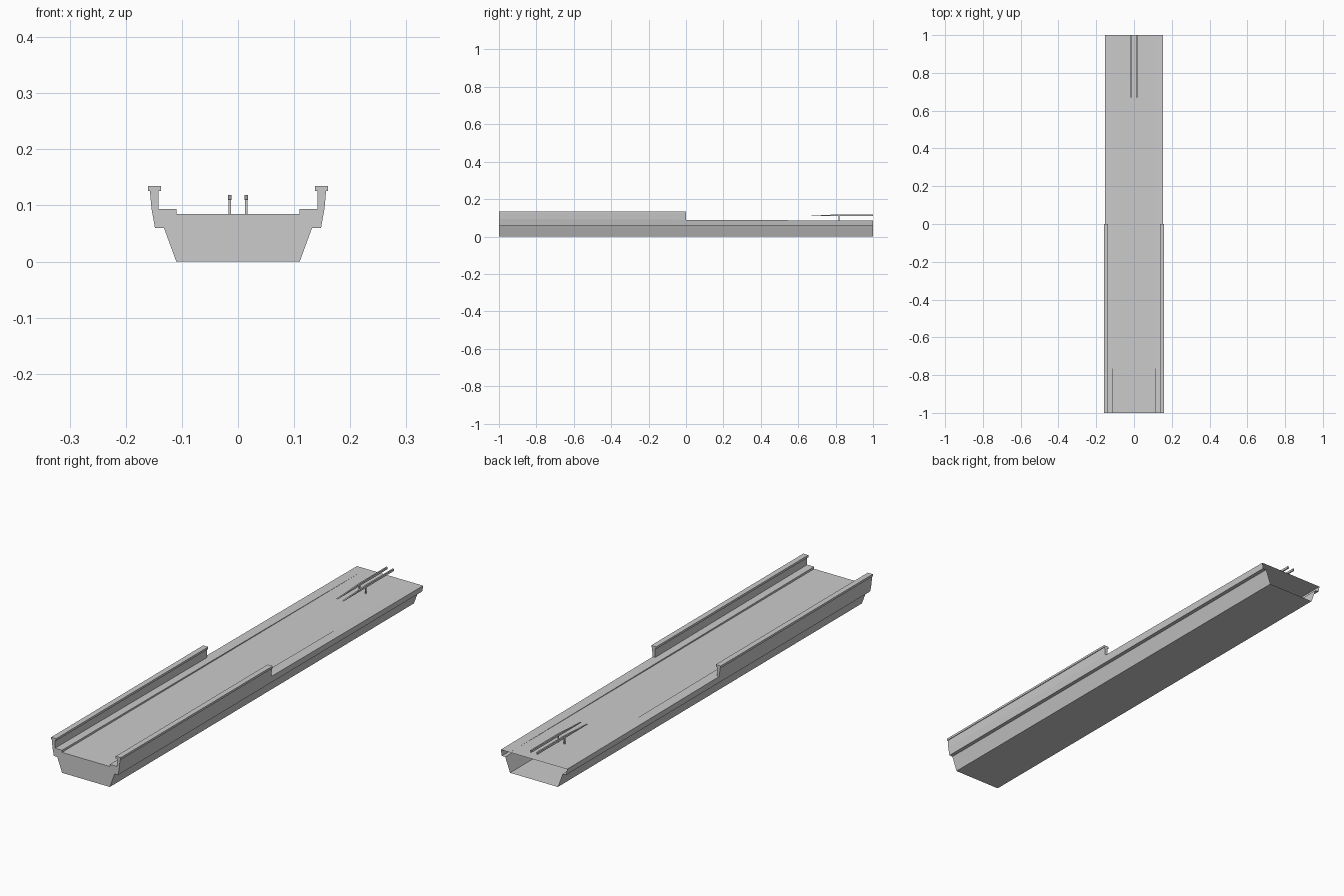
import bpy
import bmesh

if "Cube" in bpy.data.objects:
    bpy.data.objects.remove(bpy.data.objects["Cube"])


def mirrored_loft(name, sections, closed, caps):
    """Skin (y, [(x, z), ...]) sections, cap the chosen ends, mirror across x = 0."""
    bm = bmesh.new()
    rings = [[bm.verts.new((x, y, z)) for x, z in pts] for y, pts in sections]
    n = len(rings[0])
    for a, b in zip(rings, rings[1:]):
        for i in range(n if closed else n - 1):
            j = (i + 1) % n
            bm.faces.new((a[i], a[j], b[j], b[i]))
    for i in caps:
        bm.faces.new(rings[i])
    bmesh.ops.remove_doubles(bm, verts=bm.verts, dist=1e-5)
    bmesh.ops.recalc_face_normals(bm, faces=bm.faces)
    mesh = bpy.data.meshes.new(name)
    bm.to_mesh(mesh)
    bm.free()
    obj = bpy.data.objects.new(name, mesh)
    bpy.context.collection.objects.link(obj)
    mod = obj.modifiers.new("Mirror", 'MIRROR')
    mod.use_axis[0] = True
    mod.merge_threshold = 1e-5
    return obj


DECK = 0.085


def kerb_height(y):
    # kerb fades from full height at the front into the deck at the back
    return DECK + 0.009 * (1 - y) / 2


def outer_x(z):
    return 0.148 + (z - 0.06) * 0.18


def hull(y):
    z = kerb_height(y)
    return y, [(0, 0), (0.11, 0), (0.132, 0.06), (0.148, 0.06),
               (outer_x(z), z), (0.11, z), (0.11, DECK), (0, DECK)]


def parapet(y):
    z = kerb_height(y)
    return y, [(0.142, z), (outer_x(z), z), (0.157, 0.126), (0.16, 0.126),
               (0.16, 0.135), (0.137, 0.135), (0.137, 0.126), (0.142, 0.126)]


# hollow girder with deck and tapering kerbs, open at the back end
mirrored_loft("bridge_girder", [hull(-1), hull(1)], False, [0])

# capped side walls on the front half
mirrored_loft("side_walls", [parapet(-1), parapet(0)], True, [0, -1])


# rails above the back end, with wedge-shaped tips
def rail(y, top):
    return y, [(0.0115, 0.11), (0.0175, 0.11), (0.0175, top), (0.0115, top)]


mirrored_loft("rails", [rail(0.67, 0.111), rail(0.82, 0.119), rail(1, 0.119)],
              True, [0, -1])

# rail posts
post = [(0.0125, DECK), (0.0165, DECK), (0.0165, 0.11), (0.0125, 0.11)]
mirrored_loft("rail_posts", [(0.816, post), (0.822, post)], True, [0, -1])
